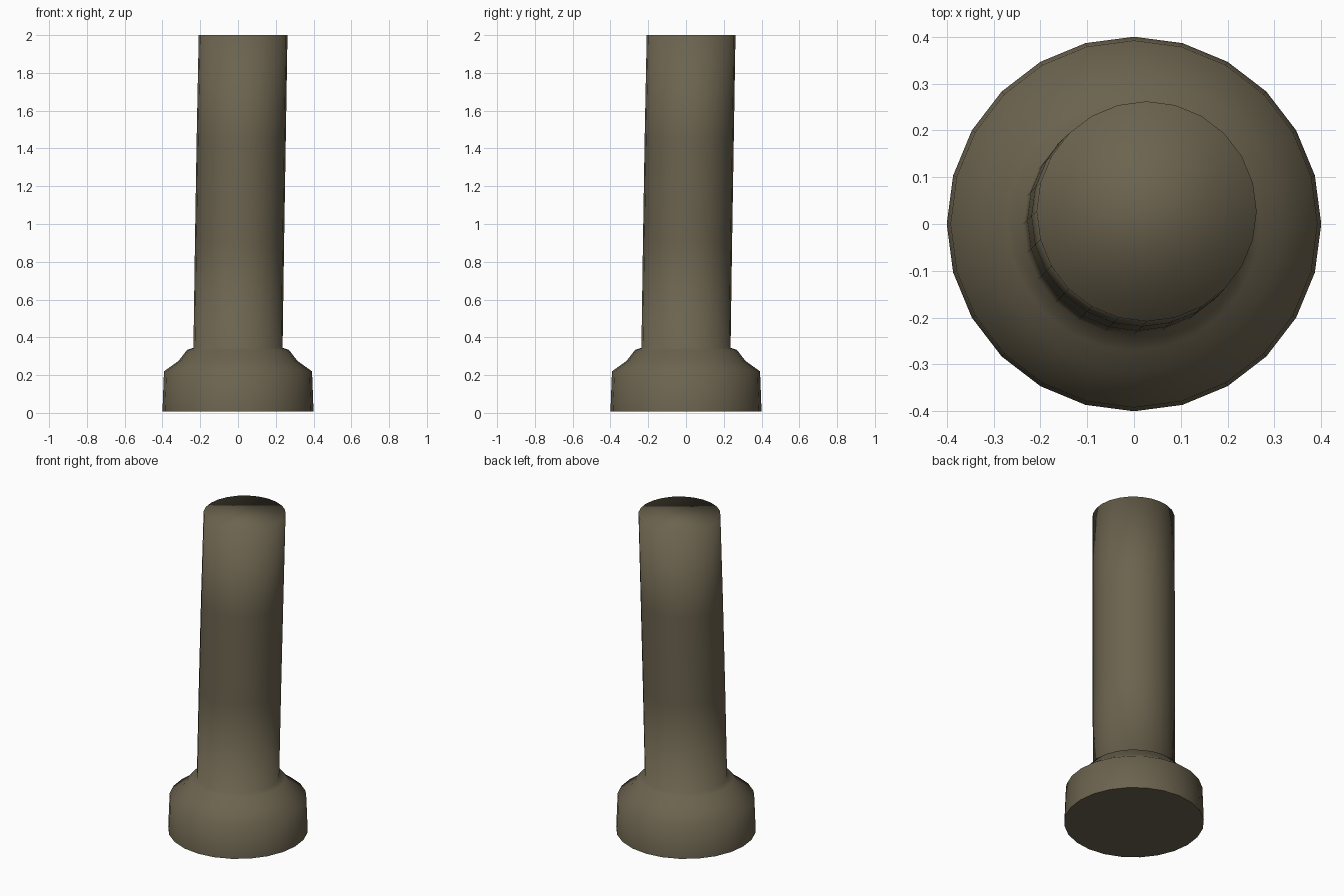
import bpy, bmesh, math

if "Cube" in bpy.data.objects:
    bpy.data.objects.remove(bpy.data.objects["Cube"])

SEGMENTS = 24

brown = bpy.data.materials.new("dull_brown")
brown.diffuse_color = (0.150, 0.126, 0.078, 1)
brown.use_nodes = True
brown.node_tree.nodes["Principled BSDF"].inputs["Base Color"].default_value = brown.diffuse_color

# Rings from bottom to top: radius, height, sideways lean (in x and y)
rings = [
    (0.400, 0.008, 0.0),    # bottom rim of foot
    (0.392, 0.220, 0.0),    # top of straight foot wall
    (0.315, 0.275, 0.0),    # shoulder
    (0.270, 0.333, 0.0),
    (0.236, 0.345, 0.0),    # start of shaft
    (0.236, 0.900, 0.008),
    (0.236, 1.450, 0.017),
    (0.235, 2.000, 0.027),  # shaft top, slightly leaning
]

bm = bmesh.new()
loops = []
for r, z, lean in rings:
    loops.append([bm.verts.new((lean + r * math.cos(2 * math.pi * i / SEGMENTS),
                                lean + r * math.sin(2 * math.pi * i / SEGMENTS), z))
                  for i in range(SEGMENTS)])

# Walls between rings
for low, high in zip(loops, loops[1:]):
    for i in range(SEGMENTS):
        j = (i + 1) % SEGMENTS
        bm.faces.new((low[i], low[j], high[j], high[i]))

# Caps: soft-shaded top, crisp bottom
bm.faces.new(loops[-1])
bottom = bm.faces.new(list(reversed(loops[0])))
for f in bm.faces:
    f.smooth = True
for e in bottom.edges:
    e.smooth = False

mesh = bpy.data.meshes.new("footed_post")
bm.to_mesh(mesh)
bm.free()
mesh.materials.append(brown)
post = bpy.data.objects.new("footed_post", mesh)
bpy.context.collection.objects.link(post)
